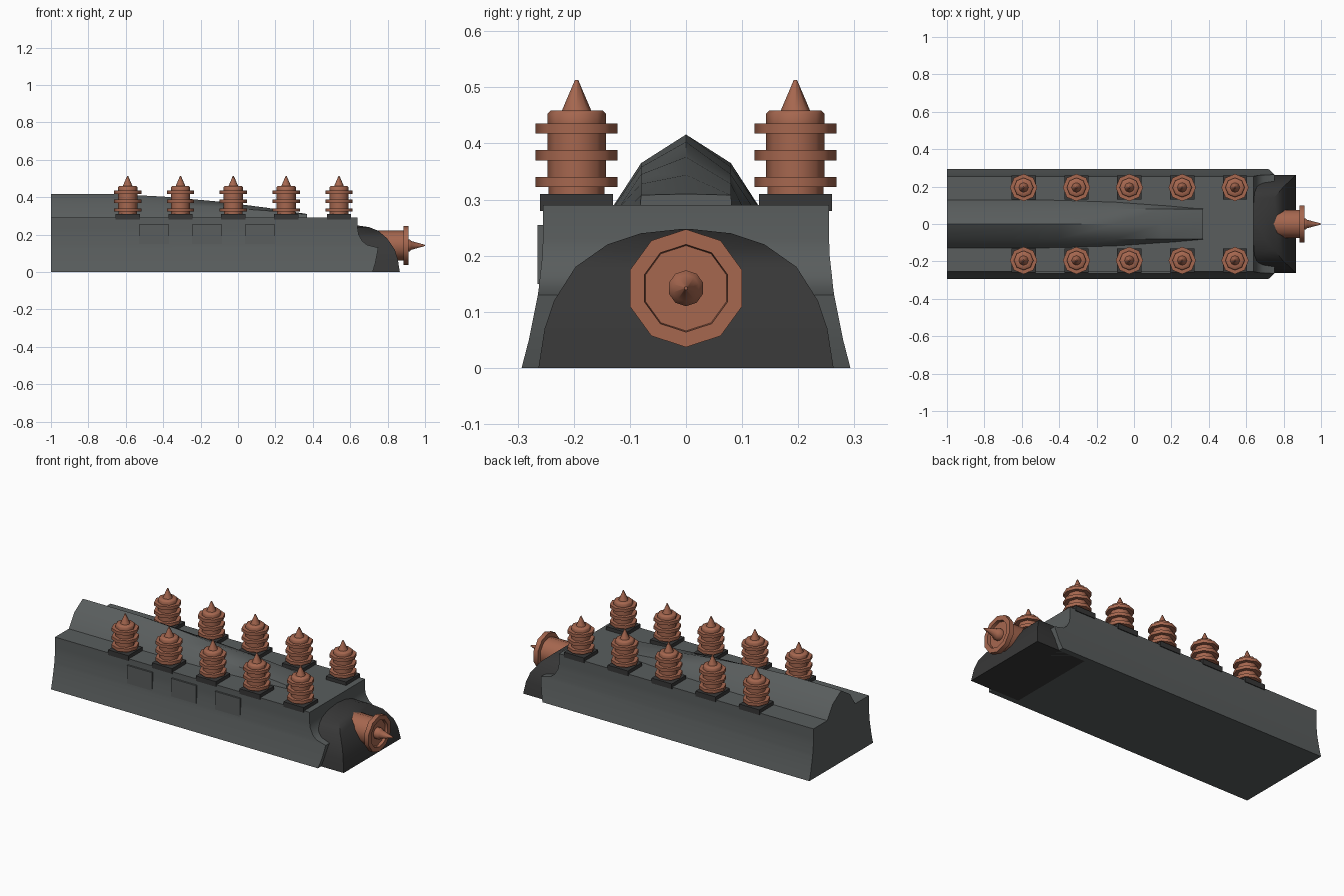
import bpy, bmesh, math

if "Cube" in bpy.data.objects:
    bpy.data.objects.remove(bpy.data.objects["Cube"])


def material(name, color):
    m = bpy.data.materials.new(name)
    m.diffuse_color = (*color, 1)
    m.use_nodes = True
    m.node_tree.nodes["Principled BSDF"].inputs["Base Color"].default_value = m.diffuse_color
    return m


SLATE = material("slate_grey", (0.100, 0.110, 0.110))
DARK = material("charcoal", (0.038, 0.038, 0.038))
COPPER = material("copper", (0.38, 0.135, 0.078))


def finish(bm, name, mat, smooth=None):
    bmesh.ops.recalc_face_normals(bm, faces=bm.faces)
    me = bpy.data.meshes.new(name)
    bm.to_mesh(me)
    bm.free()
    me.materials.append(mat)
    if smooth:
        me.shade_smooth()
        me.set_sharp_from_angle(angle=math.radians(smooth))
    ob = bpy.data.objects.new(name, me)
    bpy.context.collection.objects.link(ob)
    return ob


def loft(name, rings, mat, smooth=None):
    """Skin closed rings of points and cap both ends."""
    bm = bmesh.new()
    loops = [[bm.verts.new(p) for p in r] for r in rings]
    n = len(rings[0])
    for a, b in zip(loops, loops[1:]):
        for i in range(n):
            j = (i + 1) % n
            bm.faces.new((a[i], a[j], b[j], b[i]))
    bm.faces.new(loops[0])
    bm.faces.new(loops[-1])
    return finish(bm, name, mat, smooth)


def rect(z, x0, x1, y):
    return [(x0, -y, z), (x1, -y, z), (x1, y, z), (x0, y, z)]


def revolve(name, profile, sides, center, mat, along_x=False):
    """Turn (radius, height) points about z, or about x."""
    cx, cy, cz = center
    rings = []
    for r, h in profile:
        ring = []
        for i in range(sides):
            t = 2 * math.pi * i / sides
            c, s = r * math.cos(t), r * math.sin(t)
            ring.append((cx + h, cy + s, cz + c) if along_x else (cx + c, cy + s, cz + h))
        rings.append(ring)
    return loft(name, rings, mat, 48)


# Main hull: flared sides with a scalloped front edge (z, front x, half width)
hull = [(0, .72, .293), (.05, .735, .28), (.09, .743, .272), (.13, .75, .264),
        (.145, .69, .262), (.165, .665, .26), (.2, .645, .256), (.23, .64, .255), (.29, .64, .255)]
loft("hull", [rect(z, -1, x, y) for z, x, y in hull], SLATE, 30)

# Nose: crossing of two half cylinders (z, front x, half width)
nose = [(0, .865, .263), (.07, .854, .252), (.12, .838, .235), (.18, .797, .197),
        (.22, .75, .14), (.24, .70, .08), (.248, .645, .005)]
loft("nose", [rect(z, .55, x, y) for z, x, y in nose], DARK, 30)

# Tapering spine on the deck (x, base width, shoulder width, shoulder z, peak z)
spine = [(-1, .132, .08, .365, .416), (-.65, .132, .08, .365, .416), (-.4, .13, .08, .358, .403),
         (-.1, .12, .08, .345, .376), (.15, .102, .08, .328, .344), (.37, .082, .08, .308, .31)]
loft("spine", [[(x, -b, .285), (x, -s, sz), (x, 0, pz), (x, s, sz), (x, b, .285)]
               for x, b, s, sz, pz in spine], SLATE, 40)

# Hatch plates on the front side
for i, x in enumerate((-.45, -.165, .117)):
    loft(f"side_plate_{i + 1}", [rect(.15, x - .08, x + .08, .265), rect(.255, x - .08, x + .08, .265)],
         SLATE)
    ob = bpy.data.objects[f"side_plate_{i + 1}"]
    for v in ob.data.vertices:      # keep only a shallow slab at -y
        if v.co.y > 0:
            v.co.y = -.245
    ob.data.update()

# Ribbed insulators in two rows
post = [(.05, .30), (.05, .322)]
for z in (.322, .37, .418):
    post += [(.073, z), (.073, z + .018), (.052, z + .018)]
    if z < .4:
        post.append((.052, z + .048))
post += [(.052, .453), (.046, .459), (.026, .459), (.003, .513)]
for i in range(5):
    x = -.59 + i * .2825
    for side, y in (("left", .195), ("right", -.195)):
        base = [[(x + dx * w, y + dy * w, z) for dx, dy in ((-1, -1), (1, -1), (1, 1), (-1, 1))]
                for z, w in ((.28, .065), (.31, .065))]
        loft(f"insulator_base_{side}_{i + 1}", base, DARK)
        revolve(f"insulator_{side}_{i + 1}", post, 8, (x, y, 0), COPPER)

# Nose electrode: pipe, dished flange and spike
electrode = [(.08, .70), (.08, .885), (.105, .885), (.105, .912), (.078, .912),
             (.076, .895), (.032, .895), (.032, .918), (.024, .925), (.003, 1.0)]
revolve("nose_electrode", electrode, 10, (0, 0, .142), COPPER, along_x=True)
